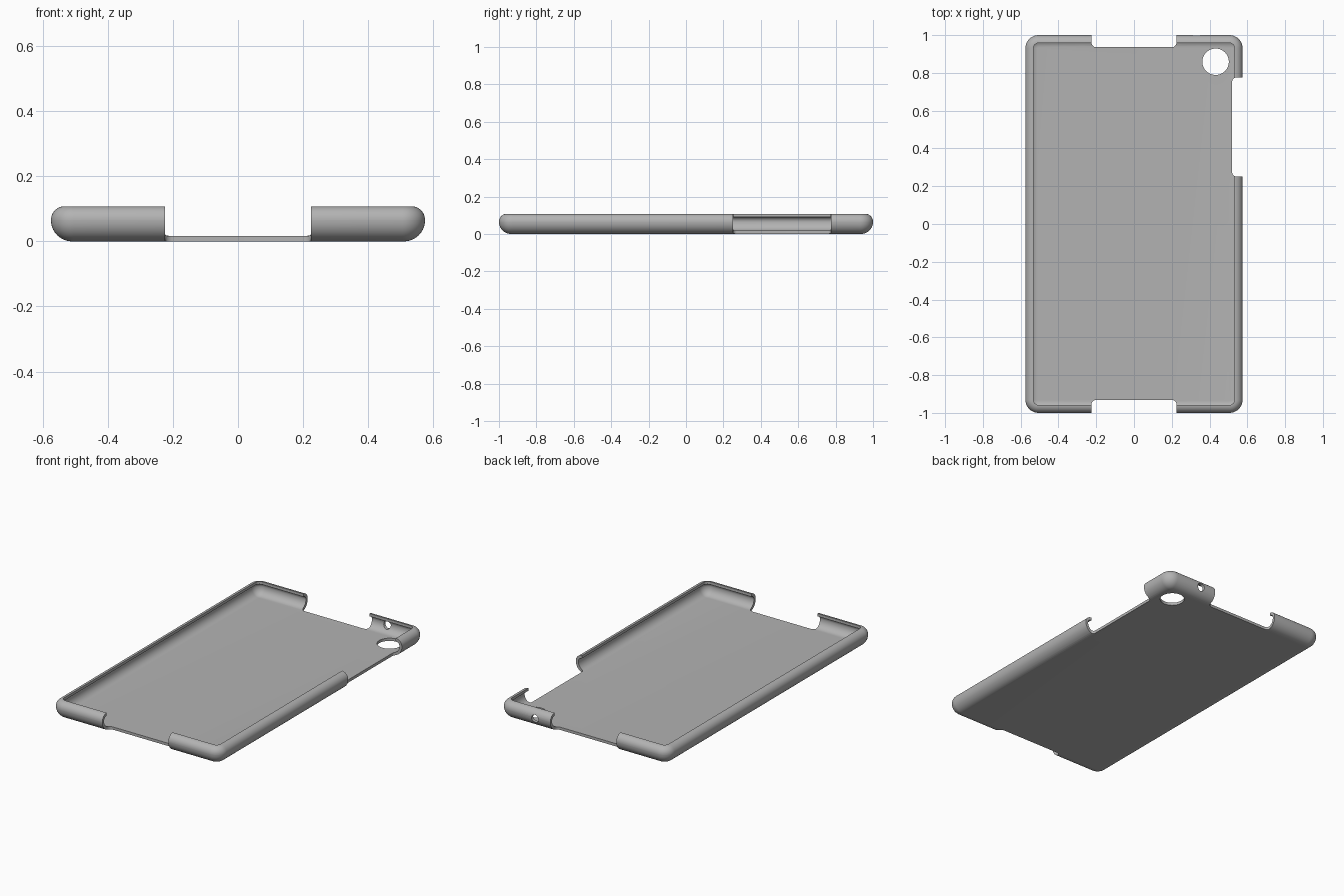
import bpy, bmesh
from math import sin, cos, pi, radians

if "Cube" in bpy.data.objects:
    bpy.data.objects.remove(bpy.data.objects["Cube"], do_unlink=True)

HALF_X, HALF_Y = 0.575, 1.0
LOW_R, TOP_R, HEIGHT, WALL = 0.065, 0.042, 0.108, 0.017
CORNER_R = 0.07

grey = bpy.data.materials.new("case grey")
grey.use_nodes = True
colour = (0.45, 0.45, 0.45, 1)
grey.diffuse_color = colour
grey.node_tree.nodes["Principled BSDF"].inputs["Base Color"].default_value = colour


def rounded_rect(cx, cy, hx, hy, r, steps=10):
    """Counter-clockwise outline of a rectangle with round corners."""
    pts = []
    for i, (sx, sy) in enumerate([(1, 1), (-1, 1), (-1, -1), (1, -1)]):
        for s in range(steps + 1):
            a = (i + s / steps) * pi / 2
            pts.append((cx + sx * (hx - r) + r * cos(a),
                        cy + sy * (hy - r) + r * sin(a)))
    return pts


def loft(name, rings):
    """Skin a stack of equal-count rings and cap both ends."""
    bm = bmesh.new()
    loops = [[bm.verts.new(p) for p in ring] for ring in rings]
    n = len(loops[0])
    for a, b in zip(loops, loops[1:]):
        for i in range(n):
            j = (i + 1) % n
            bm.faces.new((a[i], a[j], b[j], b[i]))
    bm.faces.new(loops[0][::-1])
    bm.faces.new(loops[-1])
    bmesh.ops.recalc_face_normals(bm, faces=bm.faces)
    mesh = bpy.data.meshes.new(name)
    bm.to_mesh(mesh)
    bm.free()
    obj = bpy.data.objects.new(name, mesh)
    bpy.context.collection.objects.link(obj)
    mesh.materials.append(grey)
    return obj


def arc(centre, r, start, end, steps=10):
    """Wall profile arc as (inset, height) pairs; 180 degrees points outward."""
    angles = [radians(start + (end - start) * s / steps) for s in range(steps + 1)]
    return [(centre[0] + r * cos(a), centre[1] + r * sin(a)) for a in angles]


# Wall section: outside from base to lip, then back down the inside to the floor
low, top = (LOW_R, LOW_R), (TOP_R, HEIGHT - TOP_R)
profile = (arc(low, LOW_R, 270, 180) + arc(top, TOP_R, 180, 90)
           + arc(top, TOP_R - WALL, 90, 180) + arc(low, LOW_R - WALL, 180, 270))
case = loft("tablet_case", [
    [(x, y, z) for x, y in rounded_rect(0, 0, HALF_X - d, HALF_Y - d, CORNER_R - d)]
    for d, z in profile])


def slot(name, x0, x1, y0, y1, r):
    outline = rounded_rect((x0 + x1) / 2, (y0 + y1) / 2, (x1 - x0) / 2, (y1 - y0) / 2, r)
    return loft(name, [[(x, y, z) for x, y in outline] for z in (-0.1, 0.2)])


def circle(r, steps=48):
    return [(r * cos(2 * pi * i / steps), r * sin(2 * pi * i / steps)) for i in range(steps)]


# Openings: end gaps, side button gap, camera hole, socket hole
cutters = [
    slot("front_gap", -0.225, 0.225, -1.2, -0.931, 0.025),
    slot("back_gap", -0.225, 0.225, 0.936, 1.2, 0.025),
    slot("side_gap", 0.52, 0.8, 0.252, 0.775, 0.02),
    loft("camera_hole", [[(0.432 + u, 0.859 + v, z) for u, v in circle(0.07)]
                         for z in (-0.1, 0.06)]),
    loft("socket_hole", [[(0.33 + u, y, 0.058 + v) for u, v in circle(0.024)]
                         for y in (0.95, 1.1)]),
]
bpy.context.view_layer.objects.active = case
for cutter in cutters:
    cutter.hide_render = True
    mod = case.modifiers.new(cutter.name, "BOOLEAN")
    mod.operation, mod.solver, mod.object = "DIFFERENCE", "EXACT", cutter
    bpy.ops.object.modifier_apply(modifier=mod.name)
    bpy.data.objects.remove(cutter, do_unlink=True)

# Smooth the rounded walls, keep cut edges crisp
bpy.ops.object.select_all(action="DESELECT")
case.select_set(True)
bpy.ops.object.shade_smooth_by_angle(angle=radians(30))
